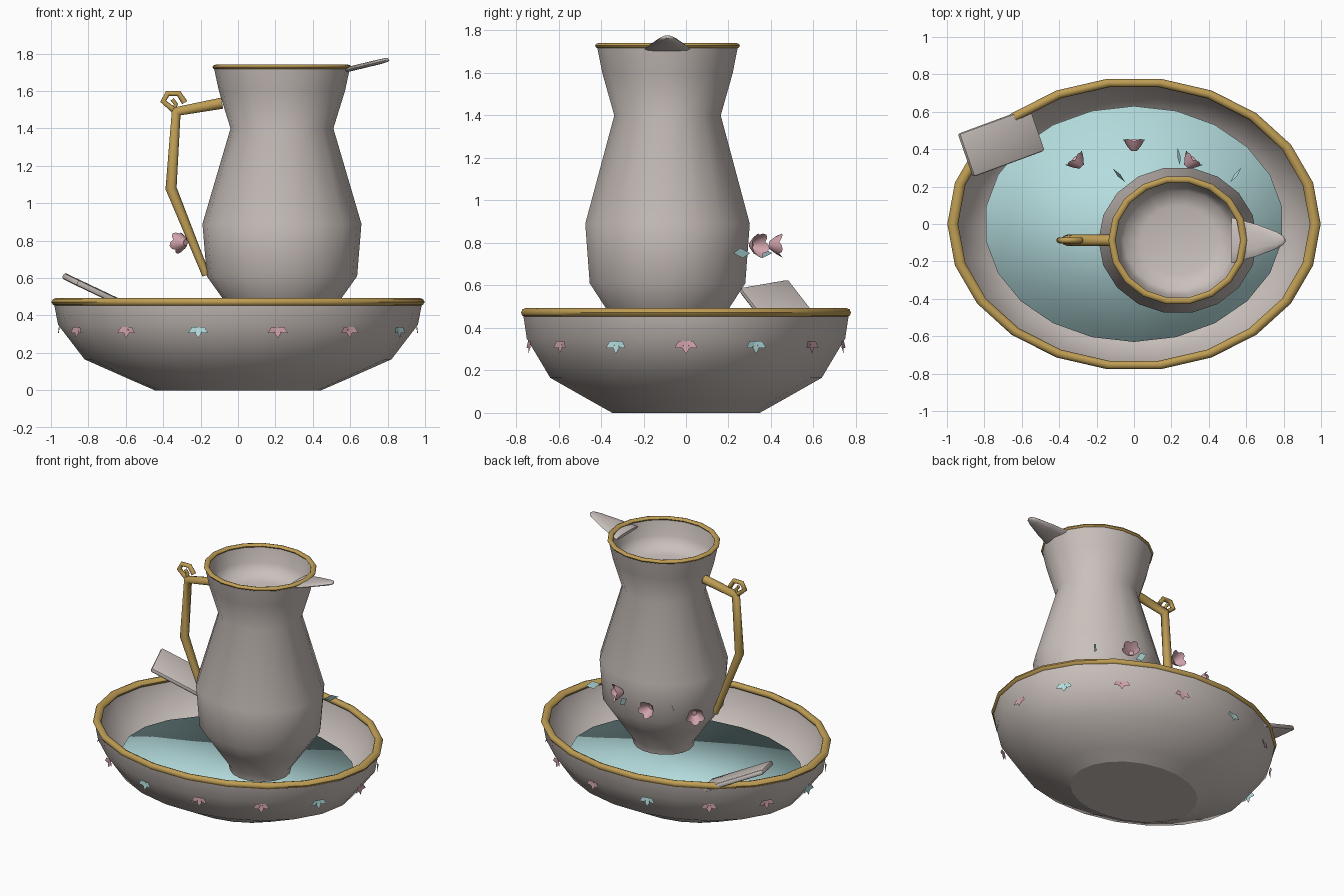
import bpy, bmesh, math
from mathutils import Vector

if "Cube" in bpy.data.objects:
    bpy.data.objects.remove(bpy.data.objects["Cube"])


def material(name, rgb):
    m = bpy.data.materials.new(name)
    m.diffuse_color = (*rgb, 1)
    m.use_nodes = True
    m.node_tree.nodes["Principled BSDF"].inputs["Base Color"].default_value = m.diffuse_color
    return m


PORCELAIN = material("porcelain", (0.59, 0.53, 0.50))
GOLD = material("gold", (0.52, 0.34, 0.09))
AQUA = material("aqua", (0.46, 0.72, 0.73))
PINK = material("pink", (0.62, 0.36, 0.40))


def finish(name, bm, mat, angle=None):
    """Turn a bmesh into an object; angle in degrees gives smooth shading."""
    me = bpy.data.meshes.new(name)
    bm.to_mesh(me)
    bm.free()
    me.materials.append(mat)
    ob = bpy.data.objects.new(name, me)
    bpy.context.collection.objects.link(ob)
    if angle:
        bpy.ops.object.select_all(action='DESELECT')
        ob.select_set(True)
        bpy.context.view_layer.objects.active = ob
        bpy.ops.object.shade_smooth_by_angle(angle=math.radians(angle))
    return ob


def lathe(name, profile, n, ratio, mat, center=(0, 0), ring=False, angle=50, start=0.0):
    """Revolve (radius, z) points round an ellipse; ring=True closes the profile."""
    bm = bmesh.new()
    loops = []
    for r, z in profile:
        loops.append([bm.verts.new((center[0] + r * math.cos(start + math.tau * i / n),
                                    center[1] + r * ratio * math.sin(start + math.tau * i / n), z))
                      for i in range(n)])
    pairs = list(zip(loops, loops[1:])) + ([(loops[-1], loops[0])] if ring else [])
    for a, b in pairs:
        for i in range(n):
            j = (i + 1) % n
            bm.faces.new((a[i], a[j], b[j], b[i]))
    caps = []
    if not ring:
        caps = [bm.faces.new(loops[0][::-1]), bm.faces.new(loops[-1])]
    bmesh.ops.recalc_face_normals(bm, faces=bm.faces)
    if caps:  # crisp base edge
        for e in caps[0].edges:
            e.smooth = False
    return finish(name, bm, mat, angle)


def rim(name, r, z, wide, high, n, ratio, center=(0, 0)):
    pts = [(r + wide * math.cos(math.tau * k / 8), z + high * math.sin(math.tau * k / 8))
           for k in range(8)]
    return lathe(name, pts, n, ratio, GOLD, center, ring=True)


def tube(name, pts, radius, mat, y, radii=None):
    cu = bpy.data.curves.new(name, 'CURVE')
    cu.dimensions = '3D'
    cu.bevel_depth = radius
    cu.bevel_resolution = 2
    cu.use_fill_caps = True
    sp = cu.splines.new('POLY')
    sp.points.add(len(pts) - 1)
    for i, (x, z) in enumerate(pts):
        sp.points[i].co = (x, y, z, 1)
        sp.points[i].radius = radii[i] if radii else 1
    sp.use_smooth = True
    cu.materials.append(mat)
    ob = bpy.data.objects.new(name, cu)
    bpy.context.collection.objects.link(ob)
    bpy.ops.object.select_all(action='DESELECT')
    ob.select_set(True)
    bpy.context.view_layer.objects.active = ob
    bpy.ops.object.convert(target='MESH')


# Basin: outer wall, lip, inner wall, floor
lathe("basin", [(0.445, 0), (0.56, 0.05), (0.82, 0.165), (0.962, 0.35), (0.985, 0.47),
                (0.968, 0.47), (0.944, 0.355), (0.81, 0.18), (0.55, 0.066), (0.44, 0.018)],
      22, 0.787, PORCELAIN)
rim("basin_rim", 0.969, 0.472, 0.029, 0.022, 22, 0.786)

# Water: thin disc, smooth over its edge
water = lathe("water", [(0.80, 0.23), (0.80, 0.255)], 22, 0.788, AQUA, angle=180, start=math.pi / 2)
for e in water.data.edges:
    e.use_edge_sharp = False

# Pitcher: elliptical vessel with a shallow hollow neck
C = (0.235, -0.087)
lathe("pitcher", [(0.20, 0.295), (0.21, 0.34), (0.32, 0.495), (0.402, 0.61), (0.425, 0.89),
                  (0.275, 1.40), (0.337, 1.60), (0.365, 1.73),
                  (0.342, 1.73), (0.32, 1.62), (0.29, 1.56), (0.2, 1.535)],
      18, 0.925, PORCELAIN, C)
rim("pitcher_rim", 0.353, 1.728, 0.019, 0.013, 18, 0.93, C)

# Spout: flattened tapering lip tilted upward
bm = bmesh.new()
rings = []
for x, z, w, t in ((0.522, 1.70, 0.122, 0.013), (0.66, 1.733, 0.084, 0.013), (0.76, 1.757, 0.046, 0.013),
                   (0.796, 1.766, 0.026, 0.011), (0.807, 1.768, 0.01, 0.005)):
    rings.append([bm.verts.new((x - 0.003 * math.sin(a), C[1] + w * math.cos(a), z + t * math.sin(a)))
                  for a in (math.tau * k / 12 for k in range(12))])
for a, b in zip(rings, rings[1:]):
    for i in range(12):
        bm.faces.new((a[i], a[(i + 1) % 12], b[(i + 1) % 12], b[i]))
bm.faces.new(rings[0])
bm.faces.new(rings[-1])
bmesh.ops.recalc_face_normals(bm, faces=bm.faces)
finish("spout", bm, PORCELAIN, 50)

# Handle and the open curl on its shoulder
tube("handle", [(-0.085, 1.535), (-0.33, 1.49), (-0.358, 1.08), (-0.17, 0.615)], 0.03, GOLD, C[1],
     [1, 1, 1, 0.7])
tube("handle_curl", [(-0.345, 1.50), (-0.400, 1.545), (-0.376, 1.587), (-0.317, 1.587), (-0.285, 1.538)],
     0.016, GOLD, C[1])
tube("handle_curl_tip", [(-0.345, 1.49), (-0.332, 1.53), (-0.352, 1.555)], 0.011, GOLD, C[1])

# Slab resting over the back left of the basin rim
bm = bmesh.new()
u, v = Vector((0.38, 0.14, -0.18)), Vector((0.08, -0.23, -0.04))
nrm = v.cross(u).normalized() * 0.017
mid = Vector((-0.71, 0.437, 0.506))
bmesh.ops.create_cube(bm, size=1)
for p in bm.verts:
    p.co = mid + u * p.co.x + v * p.co.y + nrm * (2 * p.co.z)
bmesh.ops.recalc_face_normals(bm, faces=bm.faces)
bmesh.ops.bevel(bm, geom=bm.edges[:], offset=0.013, segments=2, affect='EDGES', profile=0.5)
finish("slab", bm, PORCELAIN, 40)


# Cup-shaped blossoms floating behind the pitcher
def blossom(pos, facing, r=0.06):
    out = Vector((math.cos(facing), math.sin(facing), 0))
    side, up = Vector((-out.y, out.x, 0)), Vector((0, 0, 1))
    bm = bmesh.new()
    loops = []
    for rad, d, scallop in ((0.016, -0.045, 0), (0.66 * r, -0.015, 0), (r, 0.02, 0.2)):
        loop = []
        for k in range(20):
            a = math.tau * k / 20
            lobe = abs(math.sin(2.5 * a))
            q = rad * (1 - scallop * (1 - lobe))
            loop.append(bm.verts.new(Vector(pos) + out * (d - scallop * 0.08 * (1 - lobe))
                                     + side * q * math.sin(a) + up * q * math.cos(a)))
        loops.append(loop)
    bm.faces.new(loops[0][::-1])
    for a, b in zip(loops, loops[1:]):
        for k in range(20):
            bm.faces.new((a[k], a[(k + 1) % 20], b[(k + 1) % 20], b[k]))
    bmesh.ops.recalc_face_normals(bm, faces=bm.faces)
    finish("blossom", bm, PINK, 40)


for x, y, deg in ((0, 0.435, 90), (-0.31, 0.34, 132), (0.31, 0.34, 48)):
    blossom((x, y, 0.79), math.radians(deg))


def diamond(bm, base, tip, width):
    """Four-point petal from base to tip."""
    m = base.lerp(tip, 0.5)
    w = Vector(width)
    bm.faces.new([bm.verts.new(p) for p in (base, m - w, tip, m + w)])


# Upright leaves between the blossoms, leaning a little
for x, y, dx, dy in ((-0.08, 0.26, -0.033, 0.036), (0.24, 0.36, -0.006, 0.046), (0.545, 0.262, 0.03, 0.04)):
    bm = bmesh.new()
    c, d = Vector((x, y, 0.752)), Vector((dx, dy, 0))
    lean = Vector((dy, -dx, 0)).normalized() * 0.009
    diamond(bm, c - d, c + d, lean + Vector((0, 0, 0.024)))
    finish("leaf", bm, AQUA)

# Fourteen three-petal sprigs round the basin wall
for k in range(14):
    a = math.tau * k / 14
    out = Vector((math.cos(a) / 0.95, math.sin(a) / 0.74, 0)).normalized()
    side = Vector((-out.y, out.x, 0))
    root = Vector((0.948 * math.cos(a), 0.746 * math.sin(a), 0.337))
    bm = bmesh.new()
    for s, drop in ((-1, 0.03), (0, 0.06), (1, 0.03)):
        tip = root + out * 0.014 + side * s * 0.054 - Vector((0, 0, drop))
        width = side * 0.018 if s == 0 else Vector((0, 0, 0.017)) + side * s * 0.007
        diamond(bm, root + out * 0.006, tip, width)
    finish("sprig", bm, AQUA if k % 3 == 1 else PINK)
